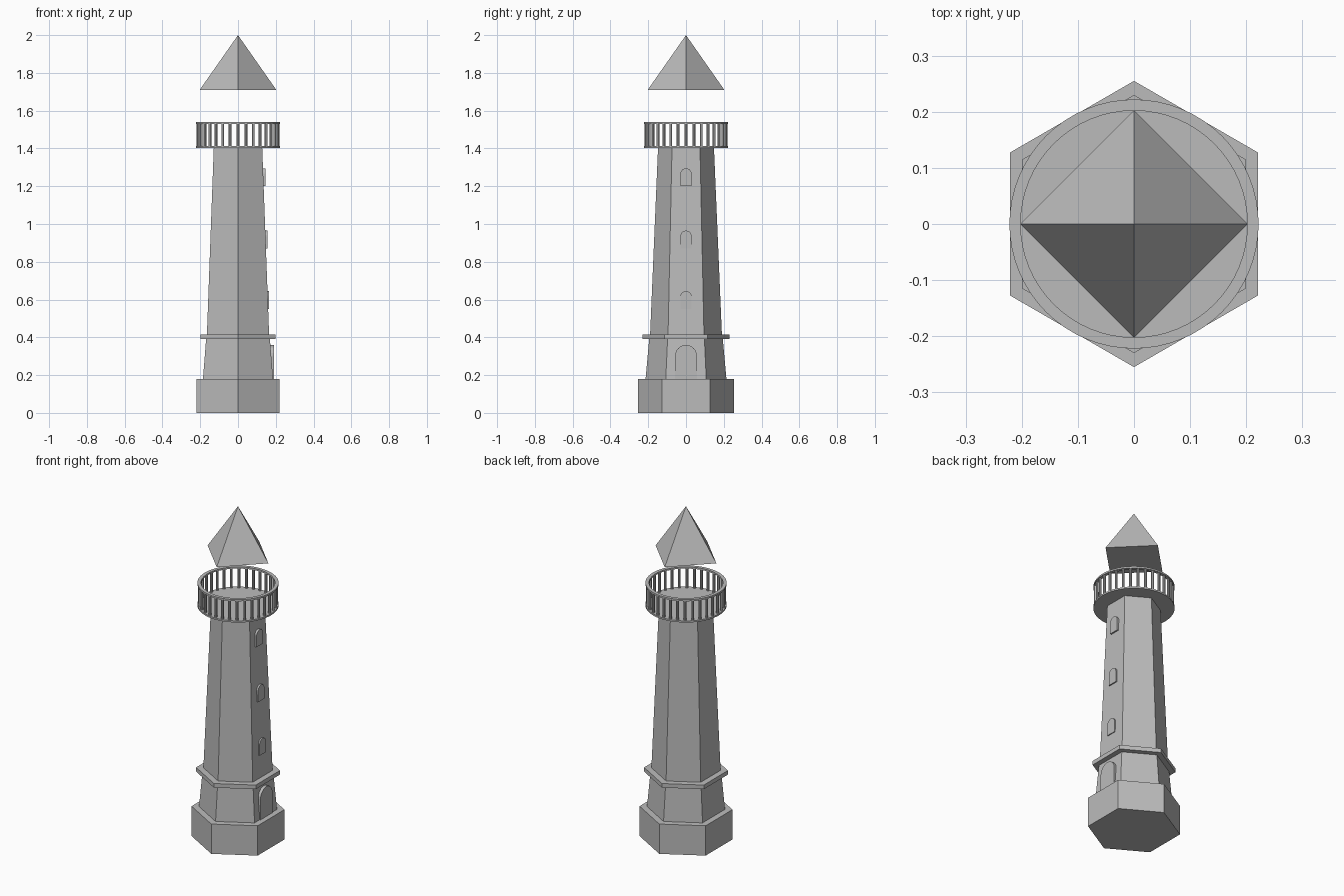
import bpy, bmesh, math
from mathutils import Matrix

if "Cube" in bpy.data.objects:
    bpy.data.objects.remove(bpy.data.objects["Cube"], do_unlink=True)

stone = bpy.data.materials.new("stone grey")
stone.use_nodes = True
stone.diffuse_color = (0.5, 0.5, 0.5, 1)
stone.node_tree.nodes["Principled BSDF"].inputs["Base Color"].default_value = (0.5, 0.5, 0.5, 1)


def finish(name, bm):
    bmesh.ops.recalc_face_normals(bm, faces=bm.faces[:])
    mesh = bpy.data.meshes.new(name)
    bm.to_mesh(mesh)
    bm.free()
    mesh.materials.append(stone)
    obj = bpy.data.objects.new(name, mesh)
    bpy.context.collection.objects.link(obj)
    return obj


def add_prism(bm, sides, r1, r2, z1, z2, x=0, y=0, turn=0):
    """Closed tapered prism; a zero top radius makes a pyramid."""
    place = Matrix.Translation((x, y, (z1 + z2) / 2)) @ Matrix.Rotation(turn, 4, "Z")
    bmesh.ops.create_cone(bm, cap_ends=True, segments=sides, radius1=r1, radius2=r2,
                          depth=z2 - z1, matrix=place)


def prism(name, *args):
    bm = bmesh.new()
    add_prism(bm, *args)
    return finish(name, bm)


def smooth(obj):
    bpy.ops.object.select_all(action="DESELECT")
    obj.select_set(True)
    bpy.context.view_layer.objects.active = obj
    bpy.ops.object.shade_smooth_by_angle(angle=math.radians(30))


def arch(name, half, z1, z2, x1, x2):
    """Round-headed upright slab facing +x."""
    bm = bmesh.new()
    outline = [(-half, z1), (half, z1)]
    for i in range(13):
        a = math.pi * i / 12
        outline.append((half * math.cos(a), z2 - half + half * math.sin(a)))
    face = bm.faces.new([bm.verts.new((x1, y, z)) for y, z in outline])
    out = bmesh.ops.extrude_face_region(bm, geom=[face])
    moved = [v for v in out["geom"] if isinstance(v, bmesh.types.BMVert)]
    bmesh.ops.translate(bm, verts=moved, vec=(x2 - x1, 0, 0))
    return finish(name, bm)


# Hexagonal tower
prism("base_plinth", 6, 0.255, 0.255, 0, 0.18)
prism("lower_tower", 6, 0.214, 0.195, 0.18, 0.39)
prism("stone_band", 6, 0.23, 0.23, 0.39, 0.415)
prism("upper_tower", 6, 0.19, 0.148, 0.415, 1.405)

# Door and windows on the +x side
arch("door", 0.057, 0.18, 0.36, 0.15, 0.19)
for i, (z, x) in enumerate([(0.55, 0.165), (0.87, 0.155), (1.2, 0.145)]):
    arch(f"window_{i + 1}", 0.03, z, z + 0.095, x - 0.04, x)

# Gallery floor, balusters and handrail
smooth(prism("gallery_floor", 64, 0.222, 0.222, 1.402, 1.412))

bars = bmesh.new()
COUNT = 32
for i in range(COUNT):
    a = math.tau * i / COUNT
    add_prism(bars, 8, 0.008, 0.008, 1.41, 1.532, 0.211 * math.sin(a), 0.211 * math.cos(a), -a)
smooth(finish("balusters", bars))

rail = bmesh.new()
section = [(0.202, 1.53), (0.222, 1.53), (0.222, 1.54), (0.202, 1.54)]
loop = [rail.verts.new((r, 0, z)) for r, z in section]
edges = [rail.edges.new((loop[i], loop[(i + 1) % 4])) for i in range(4)]
bmesh.ops.spin(rail, geom=loop + edges, cent=(0, 0, 0), axis=(0, 0, 1),
               angle=math.tau, steps=64, use_merge=True)
bmesh.ops.remove_doubles(rail, verts=rail.verts[:], dist=0.0001)
smooth(finish("handrail", rail))

# Four-sided roof
prism("roof", 4, 0.203, 0, 1.71, 2.0)
